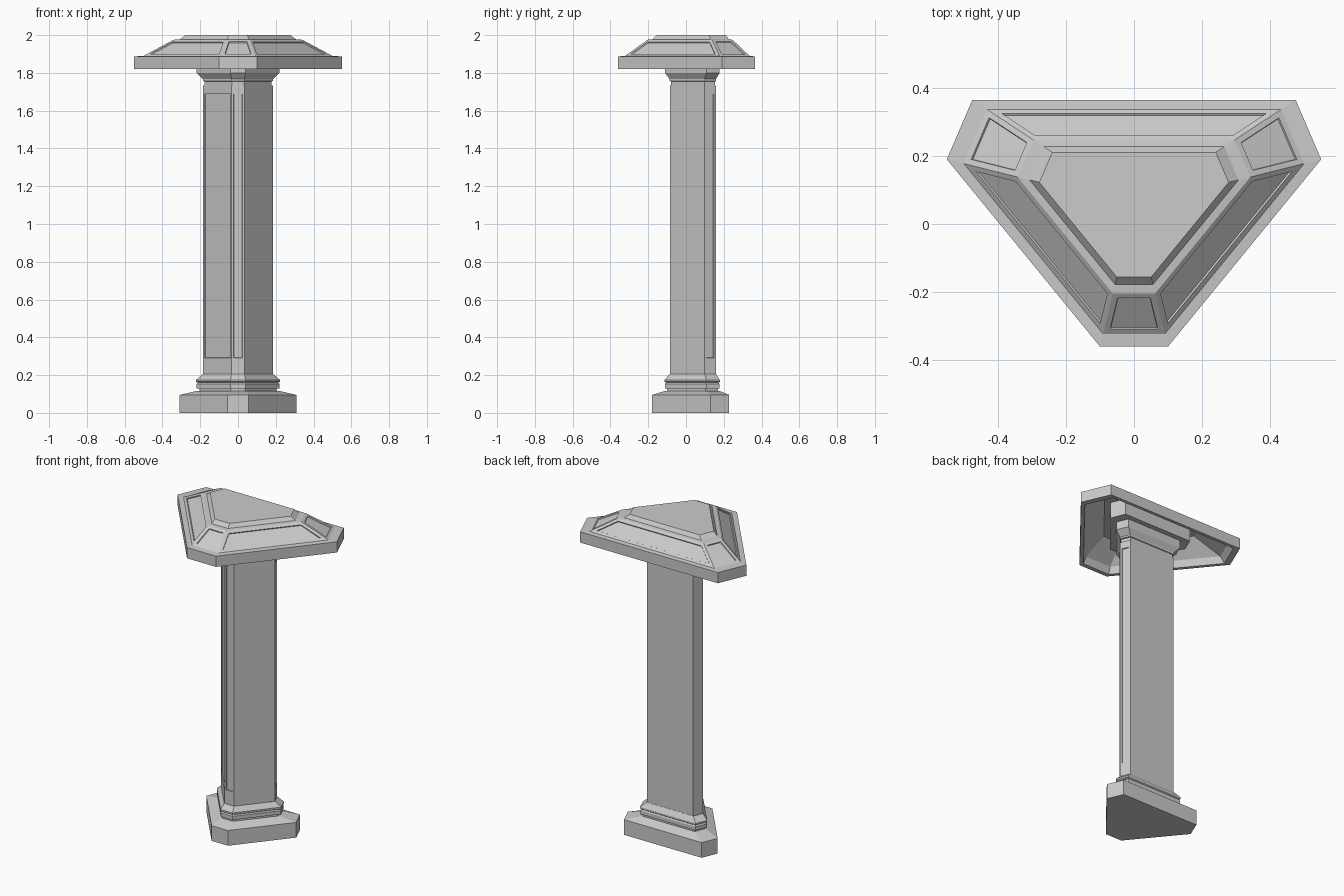
import bpy, bmesh
from mathutils import Vector

if "Cube" in bpy.data.objects:
    bpy.data.objects.remove(bpy.data.objects["Cube"])

# Six-sided plan shared by every part, scaled about one centre
PLAN = [(0.10, -0.36), (0.55, 0.19), (0.475, 0.365),
        (-0.475, 0.365), (-0.55, 0.19), (-0.10, -0.36)]
CY = 0.053


def loft(name, profile, panels=()):
    """Stack plan rings from (half width, z) pairs and close both ends.
    panels: (band index, side indices, border, depth)"""
    bm = bmesh.new()
    rings = []
    for w, z in profile:
        s = w / 0.55
        rings.append([bm.verts.new((x * s, CY + (y - CY) * s, z)) for x, y in PLAN])
    bands = []
    for a, b in zip(rings, rings[1:]):
        bands.append([bm.faces.new((a[i], a[(i + 1) % 6], b[(i + 1) % 6], b[i]))
                      for i in range(6)])
    bm.faces.new(rings[0][::-1])
    bm.faces.new(rings[-1])
    bmesh.ops.recalc_face_normals(bm, faces=bm.faces[:])
    for band, sides, border, depth in panels:
        for i in sides:
            face = bands[band][i]
            bmesh.ops.inset_individual(bm, faces=[face], thickness=border,
                                       use_even_offset=True)
            # sink the panel with short steep walls
            bmesh.ops.inset_individual(bm, faces=[face], thickness=0.002,
                                       depth=-depth, use_even_offset=True)
    mesh = bpy.data.meshes.new(name)
    bm.to_mesh(mesh)
    bm.free()
    obj = bpy.data.objects.new(name, mesh)
    bpy.context.collection.objects.link(obj)
    return obj


# Plinth with a shallow sloping top
loft("plinth", [(0.31, 0), (0.31, 0.095), (0.215, 0.117)])

# Moulding at the foot of the shaft
loft("base_moulding", [(0.205, 0.11), (0.205, 0.13), (0.22, 0.13), (0.22, 0.153),
                       (0.212, 0.16), (0.222, 0.165), (0.222, 0.175), (0.187, 0.205)])

# Shaft with recessed panels on its three narrow faces
loft("shaft", [(0.185, 0.19), (0.185, 0.28), (0.185, 1.70), (0.185, 1.733)],
     panels=[(1, (1, 4, 5), 0.011, 0.006)])

# Flared capital, stepping out under the roof
loft("capital", [(0.178, 1.72), (0.178, 1.755), (0.186, 1.757), (0.186, 1.768),
                 (0.22, 1.80), (0.22, 1.85), (0.275, 1.85), (0.275, 1.96)])

# Hollow roof cap: underside, rim, panelled slopes, raised top
loft("roof_cap", [(0.33, 1.95), (0.49, 1.86), (0.515, 1.82), (0.55, 1.82),
                  (0.55, 1.887), (0.50, 1.89), (0.342, 1.975), (0.307, 1.978),
                  (0.278, 2.0)],
     panels=[(5, range(6), 0.017, 0.006)])
